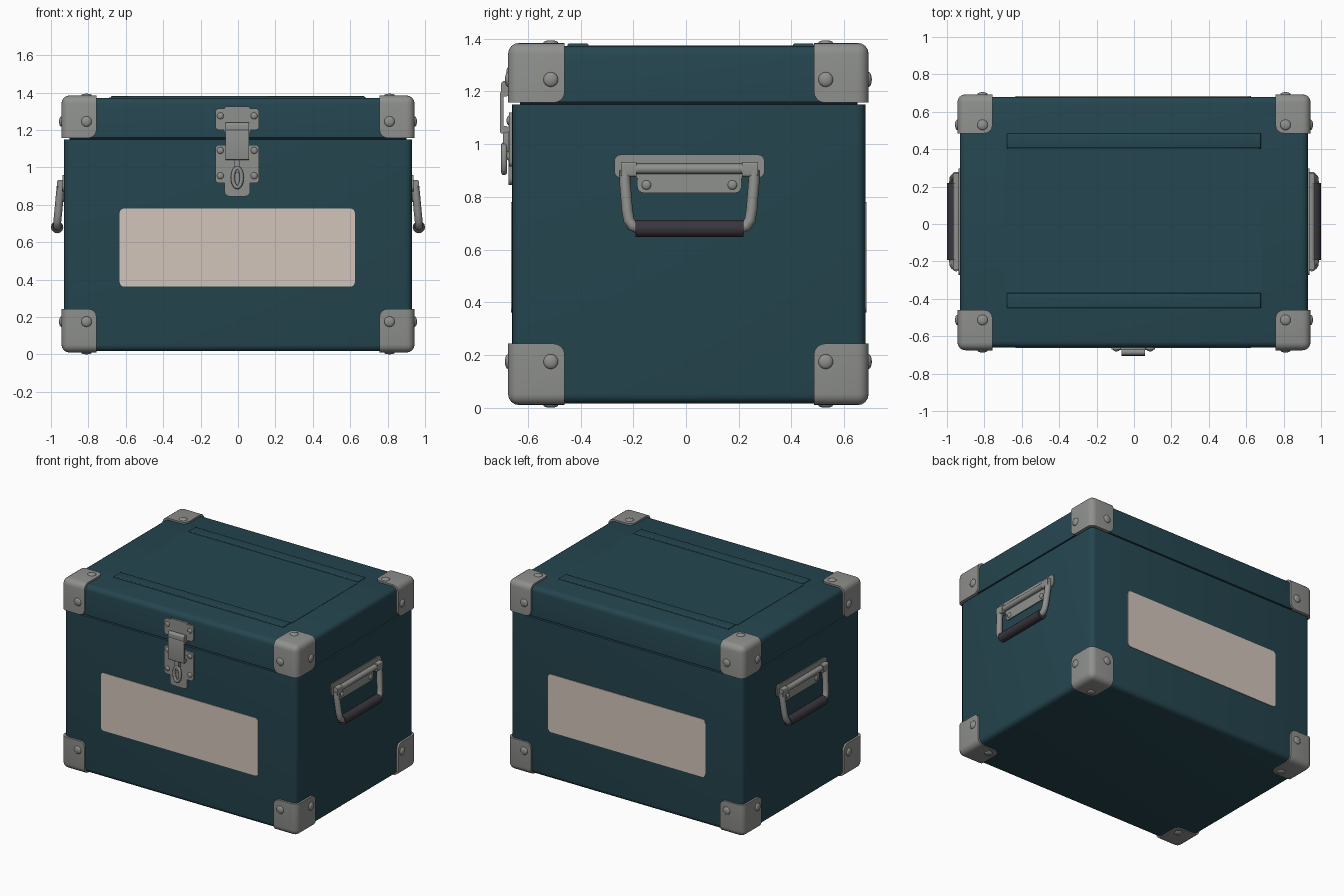
import bpy, bmesh, math
from mathutils import Matrix, Vector

if "Cube" in bpy.data.objects:
    bpy.data.objects.remove(bpy.data.objects["Cube"])


def material(name, rgb):
    m = bpy.data.materials.new(name)
    m.diffuse_color = (*rgb, 1)
    m.use_nodes = True
    m.node_tree.nodes["Principled BSDF"].inputs["Base Color"].default_value = m.diffuse_color
    return m


TEAL = material("teal paint", (0.0185, 0.061, 0.08))
STEEL = material("grey steel", (0.275, 0.283, 0.27))
CREAM = material("cream label", (0.64, 0.56, 0.495))
GRIP = material("dark grip", (0.04, 0.037, 0.048))
SEAM = material("dark seam", (0.005, 0.012, 0.015))


def finish(name, mesh, mat):
    obj = bpy.data.objects.new(name, mesh)
    mesh.materials.clear()
    mesh.materials.append(mat)
    bpy.context.collection.objects.link(obj)
    bpy.ops.object.select_all(action='DESELECT')
    obj.select_set(True)
    bpy.context.view_layer.objects.active = obj
    bpy.ops.object.shade_smooth_by_angle(angle=math.radians(35))
    return obj


def from_bmesh(name, bm, mat):
    bmesh.ops.recalc_face_normals(bm, faces=bm.faces)
    mesh = bpy.data.meshes.new(name)
    bm.to_mesh(mesh)
    bm.free()
    return finish(name, mesh, mat)


def box(name, lo, hi, mat, radius=0, pick=lambda a, b: True, segments=4):
    """Box between two corners; edges chosen by pick(end a, end b) are rounded."""
    bm = bmesh.new()
    bmesh.ops.create_cube(bm, size=1)
    lo, hi = Vector(lo), Vector(hi)
    for v in bm.verts:
        v.co = Vector([lo[i] if v.co[i] < 0 else hi[i] for i in range(3)])
    if radius:
        edges = [e for e in bm.edges if pick(e.verts[0].co, e.verts[1].co)]
        bmesh.ops.bevel(bm, geom=edges, offset=radius, segments=segments,
                        profile=0.5, affect='EDGES', clamp_overlap=True)
    return from_bmesh(name, bm, mat)


def along(axis):
    """Edge picker: only edges parallel to one axis."""
    return lambda a, b: abs(a[axis] - b[axis]) > 1e-5


def tube(name, points, radius, mat, cyclic=False):
    cu = bpy.data.curves.new(name, 'CURVE')
    cu.dimensions = '3D'
    cu.bevel_depth = radius
    cu.bevel_resolution = 4
    cu.use_fill_caps = True
    sp = cu.splines.new('POLY')
    sp.points.add(len(points) - 1)
    for p, co in zip(sp.points, points):
        p.co = (*co, 1)
    sp.use_cyclic_u = cyclic
    temp = bpy.data.objects.new(name + "_path", cu)
    bpy.context.collection.objects.link(temp)
    dg = bpy.context.evaluated_depsgraph_get()
    mesh = bpy.data.meshes.new_from_object(temp.evaluated_get(dg))
    bpy.data.objects.remove(temp)
    return finish(name, mesh, mat)


def rivets(name, items, mat):
    """Domed studs: (centre, axis, radius, height)."""
    bm = bmesh.new()
    for co, axis, r, h in items:
        size = [r, r, r]
        size[axis] = h
        bmesh.ops.create_uvsphere(bm, u_segments=16, v_segments=8, radius=1,
                                  matrix=Matrix.Translation(co) @ Matrix.Diagonal((*size, 1)))
    return from_bmesh(name, bm, mat)


# Case body, seam lip and lid
X, Y0, Y1 = 0.93, -0.66, 0.68
box("case_body", (-X, Y0, 0.017), (X, Y1, 1.15), TEAL, 0.035,
    lambda a, b: not (a.z > 1 and b.z > 1))
box("seam_lip", (-X + 0.03, Y0 + 0.03, 1.1), (X - 0.03, Y1 - 0.03, 1.2), SEAM)
box("lid", (-X, Y0, 1.16), (X, Y1, 1.372), TEAL, 0.035,
    lambda a, b: not (a.z < 1.2 and b.z < 1.2))

# Raised lid panel and two ribs
box("lid_panel", (-0.69, -0.37, 1.36), (0.685, 0.405, 1.374), TEAL, 0.02, along(2))
for name, y in (("front_lid_rib", -0.41), ("rear_lid_rib", 0.445)):
    box(name, (-0.68, y - 0.04, 1.36), (0.678, y + 0.04, 1.382), TEAL, 0.008,
        lambda a, b: a.z > 1.37 and b.z > 1.37, 3)

# Labels on front and back
for name, y in (("front_label", Y0), ("back_label", Y1)):
    box(name, (-0.633, y - 0.004, 0.362), (0.625, y + 0.004, 0.78), CREAM, 0.025, along(1))

# Eight corner guards, each with three rivets
studs = []
for sx in (-1, 1):
    for y_out, y_in, y_stud in ((-0.675, -0.46, -0.513), (0.693, 0.485, 0.53)):
        for z_out, z_in, z_stud in ((0.01, 0.243, 0.175), (1.384, 1.157, 1.245)):
            out = Vector((sx * 0.944, y_out, z_out))
            inn = Vector((sx * 0.757, y_in, z_in))
            lo = [min(p) for p in zip(out, inn)]
            hi = [max(p) for p in zip(out, inn)]
            # round the edges at the outer tip and the free flap corners
            box("corner_guard", lo, hi, STEEL, 0.042,
                lambda a, b: any((p - q).length < 1e-4 for p in (a, b) for q in (out, inn)))
            studs += [((out.x, y_stud, z_stud), 0, 0.028, 0.013),
                      ((sx * 0.81, out.y, z_stud), 1, 0.028, 0.012),
                      ((sx * 0.81, y_stud, out.z), 2, 0.028, 0.010)]
rivets("corner_rivets", studs, STEEL)

# Side handles: plate, hinge bar, bail and grip
CY = 0.013
for sx, side in ((-1, "left"), (1, "right")):
    def slab(name, x0, x1, hy, z0, z1, r):
        a, b = sorted((sx * x0, sx * x1))
        box(f"{side}_{name}", (a, CY - hy, z0), (b, CY + hy, z1), STEEL, r, along(0))
    slab("handle_plate_top", 0.92, 0.938, 0.285, 0.872, 0.96, 0.025)
    slab("handle_plate_bottom", 0.92, 0.938, 0.198, 0.815, 0.89, 0.025)
    tube(f"{side}_hinge_bar", [(sx * 0.947, CY - 0.26, 0.906), (sx * 0.947, CY + 0.26, 0.906)],
         0.02, STEEL)
    for sy in (-1, 1):
        a, b = sorted((sx * 0.93, sx * 0.968))
        y = CY + sy * 0.23
        box(f"{side}_hinge_block", (a, y - 0.03, 0.876), (b, y + 0.03, 0.932), STEEL, 0.01,
            along(1))
    # one half of the bail as (x, half width, z), then mirrored
    half = [(0.948, 0.245, 0.9), (0.952, 0.245, 0.86), (0.962, 0.236, 0.75),
            (0.966, 0.23, 0.712), (0.967, 0.216, 0.69), (0.967, 0.19, 0.68)]
    path = [(sx * x, CY - w, z) for x, w, z in half]
    path += [(sx * x, CY + w, z) for x, w, z in reversed(half)]
    tube(f"{side}_bail", path, 0.021, STEEL)
    tube(f"{side}_grip", [(sx * 0.967, CY - 0.205, 0.68), (sx * 0.967, CY + 0.205, 0.68)],
         0.033, GRIP)
    rivets(f"{side}_handle_rivets",
           [((sx * 0.938, CY + s * 0.163, 0.845), 0, 0.018, 0.009) for s in (-1, 1)], STEEL)

# Front latch: lid plate, body plate with tongue, hasp, rollers, hook
LX = -0.004


def latch(name, hx, z0, z1, y0, y1, r, axis=1):
    box(name, (LX - hx, y0, z0), (LX + hx, y1, z1), STEEL, r, along(axis))


latch("latch_lid_plate", 0.117, 1.2, 1.315, -0.672, -0.65, 0.02)
latch("latch_lid_tab", 0.07, 1.18, 1.325, -0.674, -0.65, 0.015)
latch("latch_body_plate", 0.117, 0.915, 1.12, -0.672, -0.65, 0.02)
latch("latch_body_tongue", 0.068, 0.845, 1.1, -0.674, -0.65, 0.025)
latch("latch_hasp", 0.064, 1.04, 1.2, -0.705, -0.692, 0.006, 0)
latch("latch_hasp_head", 0.064, 1.18, 1.24, -0.702, -0.67, 0.015, 0)
for name, z in (("latch_upper_roller", 1.215), ("latch_lower_roller", 1.055)):
    tube(name, [(LX - 0.064, -0.686, z), (LX + 0.064, -0.686, z)], 0.014, STEEL)
latch("latch_hook_stem", 0.016, 0.97, 1.05, -0.695, -0.67, 0.005)
tube("latch_hook_ring",
     [(LX + 0.024 * math.cos(t), -0.69, 0.945 + 0.052 * math.sin(t))
      for t in (i * math.tau / 16 for i in range(16))], 0.011, STEEL, True)
rivets("latch_rivets",
       [((LX + s * 0.09, -0.672, z), 1, 0.018, 0.009)
        for s in (-1, 1) for z in (1.275, 1.09, 0.955)], STEEL)
